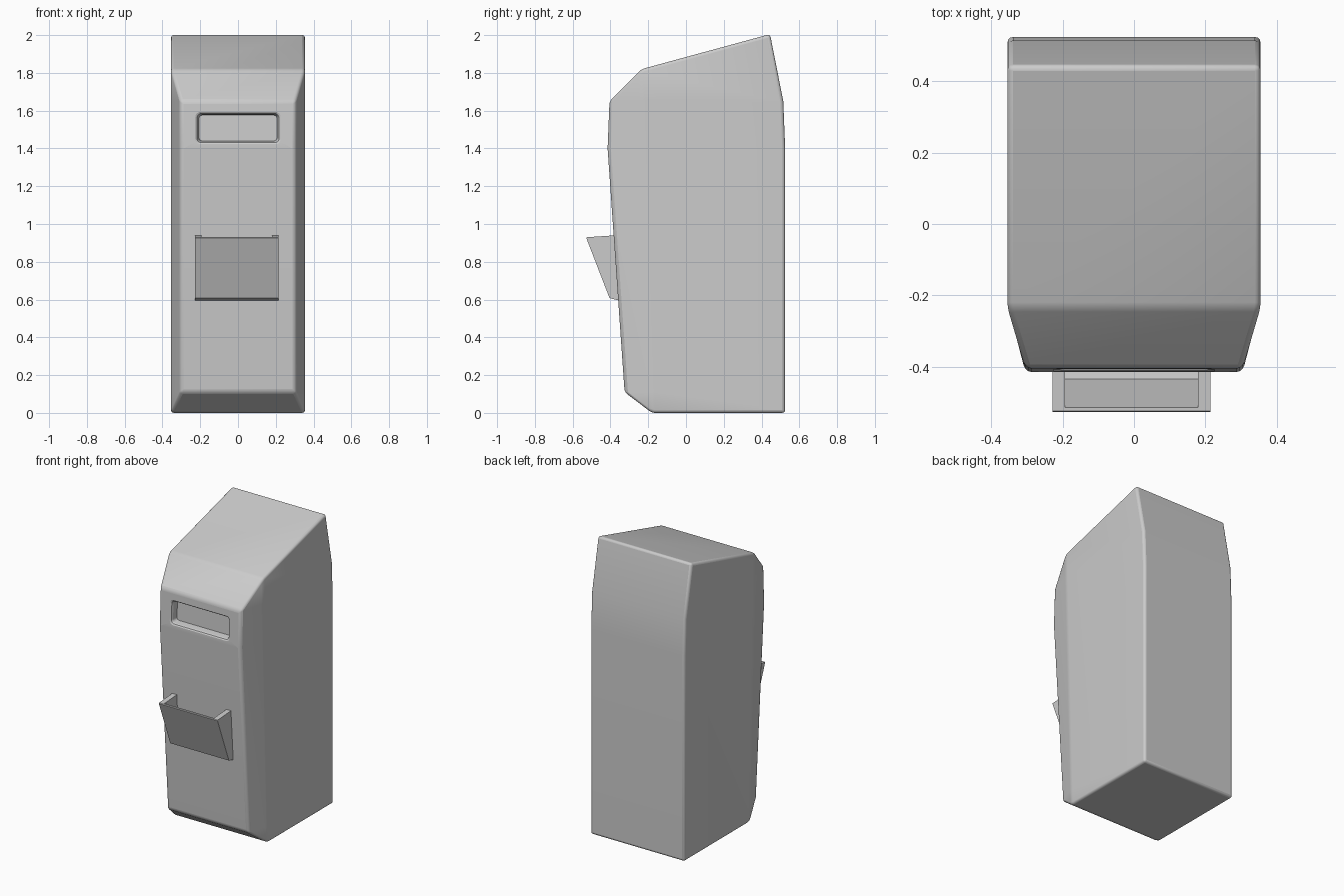
import bpy, bmesh, math

if "Cube" in bpy.data.objects:
    bpy.data.objects.remove(bpy.data.objects["Cube"])


def make(name, bm):
    bmesh.ops.recalc_face_normals(bm, faces=bm.faces[:])
    me = bpy.data.meshes.new(name)
    bm.to_mesh(me)
    bm.free()
    ob = bpy.data.objects.new(name, me)
    bpy.context.collection.objects.link(ob)
    return ob


def loft(bm, rings):
    loops = [[bm.verts.new(p) for p in r] for r in rings]
    n = len(loops[0])
    for a, b in zip(loops, loops[1:]):
        for i in range(n):
            bm.faces.new((a[i], a[(i + 1) % n], b[(i + 1) % n], b[i]))
    return loops


def prism(name, profile, x0, x1):
    bm = bmesh.new()
    a, b = loft(bm, [[(x, y, z) for y, z in profile] for x in (x0, x1)])
    bm.faces.new(a)
    bm.faces.new(b)
    return make(name, bm)


def cut(ob, cutter):
    m = ob.modifiers.new("cut", 'BOOLEAN')
    m.operation = 'DIFFERENCE'
    m.solver = 'EXACT'
    m.object = cutter
    cutter.hide_render = True
    cutter.hide_viewport = True
    cutter.display_type = 'WIRE'


def smooth(ob, angle):
    bpy.ops.object.select_all(action='DESELECT')
    ob.select_set(True)
    bpy.context.view_layer.objects.active = ob
    bpy.ops.object.shade_smooth_by_angle(angle=math.radians(angle))


# Cabinet: side outline, with the front corners narrowed to a chamfer
W, N = 0.355, 0.305
front = [(-0.18, 0), (-0.325, 0.11), (-0.415, 1.40), (-0.405, 1.65), (-0.235, 1.82)]
back = [(0.445, 2.005), (0.515, 1.65), (0.525, 1.40), (0.525, 0)]
rings = []
bm = bmesh.new()
for s in (-1, 1):
    ring = []
    for i, (y, z) in enumerate(front):
        ring.append((s * (N if 0 < i < 4 else W), y, z))
    ring += [(s * W, y, z) for y, z in back]
    rings.append(ring)
for s, loop in zip((-1, 1), loft(bm, rings)):
    # seam where the chamfer meets the flat side
    seam = [loop[0]]
    for z in (0.11, 1.40, 1.65):
        t = z / 1.82
        seam.append(bm.verts.new((s * W, -0.18 - 0.055 * t, z)))
    seam.append(loop[4])
    bm.faces.new((loop[0], loop[1], seam[1]))
    bm.faces.new((seam[1], loop[1], loop[2], seam[2]))
    bm.faces.new((seam[2], loop[2], loop[3], seam[3]))
    bm.faces.new((seam[3], loop[3], loop[4]))
    bm.faces.new(seam + loop[5:])
cabinet = make("cabinet", bm)
bev = cabinet.modifiers.new("bevel", 'BEVEL')
bev.width = 0.016
bev.segments = 3
bev.limit_method = 'ANGLE'
bev.angle_limit = math.radians(9)


# Recessed window: rounded rectangle sections going inwards
def rounded(hw, hh, r, depth):
    pts = []
    for k, (sx, sz) in enumerate(((1, 1), (-1, 1), (-1, -1), (1, -1))):
        for j in range(6):
            a = math.radians(90 * k + 18 * j)
            x = sx * (hw - r) + r * math.cos(a)
            z = 1.508 + sz * (hh - r) + r * math.sin(a)
            pts.append((x, -0.411 + 0.04 * (z - 1.508) + depth, z))
    return pts


bm = bmesh.new()
loops = loft(bm, [rounded(0.237, 0.095, 0.032, -0.012), rounded(0.227, 0.085, 0.026, 0.0),
                  rounded(0.217, 0.077, 0.022, 0.005), rounded(0.212, 0.073, 0.02, 0.016),
                  rounded(0.206, 0.068, 0.018, 0.05)])
bm.faces.new(loops[0])
bm.faces.new(loops[-1])
cut(cabinet, make("window_cutter", bm))
smooth(cabinet, 30)

# Open wedge-shaped tray
tray = prism("tray", [(-0.528, 0.926), (-0.525, 0.93), (-0.375, 0.94), (-0.345, 0.592),
                      (-0.405, 0.608)], -0.228, 0.215)
cut(tray, prism("tray_cutter", [(-0.525, 0.958), (-0.435, 0.71), (-0.30, 0.69), (-0.30, 0.958)],
                -0.194, 0.18))
